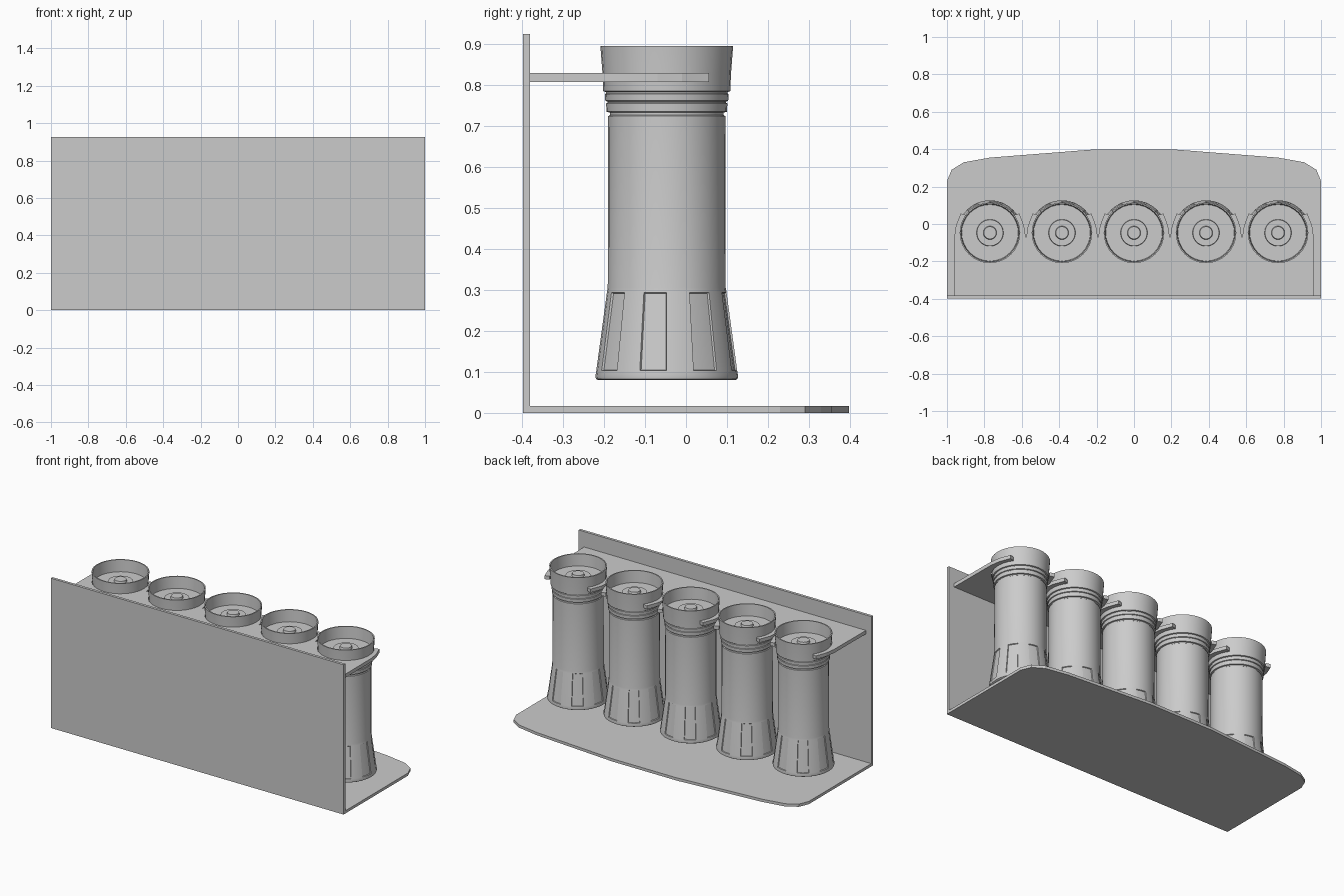
import bpy, bmesh
from math import sin, cos, radians, pi, atan2

if "Cube" in bpy.data.objects:
    bpy.data.objects.remove(bpy.data.objects["Cube"])

CY = -0.047      # y of the row of canisters
PITCH = 0.385    # spacing of the row


def finish(bm, name, smooth=True):
    bmesh.ops.recalc_face_normals(bm, faces=bm.faces)
    me = bpy.data.meshes.new(name)
    bm.to_mesh(me)
    bm.free()
    ob = bpy.data.objects.new(name, me)
    bpy.context.collection.objects.link(ob)
    if smooth:
        bpy.ops.object.select_all(action='DESELECT')
        ob.select_set(True)
        bpy.context.view_layer.objects.active = ob
        bpy.ops.object.shade_smooth_by_angle(angle=radians(28))
    return ob


def slab(name, outline, z0, z1):
    """Flat plate from a closed outline."""
    bm = bmesh.new()
    face = bm.faces.new([bm.verts.new((x, y, z0)) for x, y in outline])
    ext = bmesh.ops.extrude_face_region(bm, geom=[face], use_keep_orig=True)
    for v in ext['geom']:
        if isinstance(v, bmesh.types.BMVert):
            v.co.z = z1
    return finish(bm, name, False)


# Base plate with bowed edge
edge = [(1, -0.398), (1, 0.23), (0.975, 0.29), (0.91, 0.33), (0.77, 0.355), (0.22, 0.398)]
slab("base_plate", edge + [(-x, y) for x, y in reversed(edge)], 0, 0.017)

# Upright panel
slab("upright_panel", [(-1, -0.398), (1, -0.398), (1, -0.381), (-1, -0.381)], 0.017, 0.925)

# Holding shelf with a pair of curved prongs around each canister
outline = [(-0.963, -0.381), (0.963, -0.381)]
prong = [(0.191, -0.07), (0.182, -0.01), (0.157, 0.056), (0.135, 0.05)]
for i in range(2, -3, -1):
    cx = i * PITCH
    outline += [(cx + x, y) for x, y in prong]
    for k in range(25):
        a = radians(36 - k * 252 / 24)
        outline.append((cx + 0.159 * cos(a), CY + 0.159 * sin(a)))
    outline += [(cx - x, y) for x, y in reversed(prong)]
slab("holding_shelf", outline, 0.808, 0.83)

# Canister: turned profile (radius, height) from underside to inner cup floor
profile = [(0.168, 0.08), (0.173, 0.083), (0.174, 0.09), (0.172, 0.103), (0.146, 0.294),
           (0.144, 0.305), (0.143, 0.724), (0.139, 0.727), (0.139, 0.733),
           (0.147, 0.735), (0.148, 0.755), (0.145, 0.757), (0.145, 0.76),
           (0.150, 0.762), (0.151, 0.778), (0.148, 0.78), (0.148, 0.783),
           (0.155, 0.785), (0.157, 0.83), (0.162, 0.895),
           (0.155, 0.895), (0.151, 0.822), (0.072, 0.822), (0.070, 0.835),
           (0.036, 0.835), (0.033, 0.848)]
SEG = 32
bm = bmesh.new()
rings = [[bm.verts.new((r * cos(2 * pi * k / SEG), r * sin(2 * pi * k / SEG), z))
          for k in range(SEG)] for r, z in profile]
grooves = []
for j, (low, high) in enumerate(zip(rings, rings[1:])):
    for k in range(SEG):
        n = (k + 1) % SEG
        f = bm.faces.new((low[k], low[n], high[n], high[k]))
        if j == 3 and (k // 2) % 2:
            grooves.append(f)
bm.faces.new(rings[0])
bm.faces.new(rings[-1])
bmesh.ops.recalc_face_normals(bm, faces=bm.faces)
# Shallow grip grooves in the flared foot
bmesh.ops.inset_region(bm, faces=grooves, thickness=0.002, depth=-0.005, use_even_offset=True)
first = finish(bm, "canister")
first.location = (-2 * PITCH, CY, 0)
for i in range(-1, 3):
    copy = first.copy()
    copy.name = "canister_%d" % (i + 3)
    copy.location.x = i * PITCH
    bpy.context.collection.objects.link(copy)
